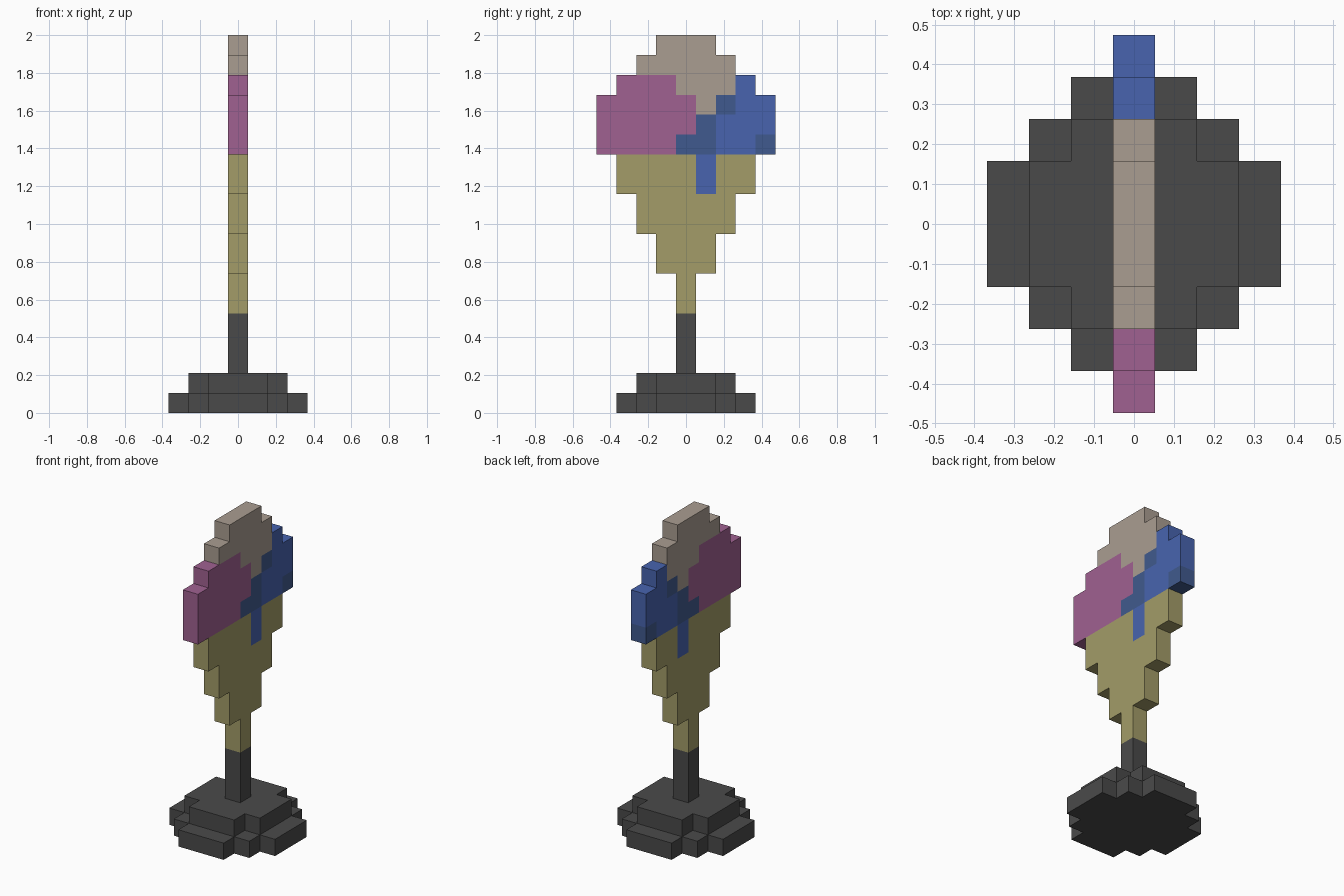
import bpy
import bmesh
from mathutils import Vector

cube = bpy.data.objects.get("Cube")
if cube:
    bpy.data.objects.remove(cube, do_unlink=True)

# Upright slab one block thick: rows from top to bottom, letters along y
ROWS = [
    "...TTT...",
    "..TTTTT..",
    ".PPPTTTB.",
    "PPPPPTDBB",
    "PPPPPDBBB",
    "PPPPDDBBD",
    ".OOOOBOO.",
    ".OOOOBOO.",
    "..OOOOO..",
    "..OOOOO..",
    "...OOO...",
    "...OOO...",
    "....O....",
    "....O....",
    "....S....",
    "....S....",
    "....S....",
]
BASE_LAYERS = 2
UNIT = 2 / (len(ROWS) + BASE_LAYERS)

# Letter: part name, material name, sRGB hex colour
PARTS = {
    "T": ("tan_scoop", "tan", "AA9D91"),
    "P": ("pink_scoop", "pink", "A06191"),
    "B": ("blue_scoop", "blue", "4864AF"),
    "D": ("blue_scoop_dark_bits", "dark blue", "405A8E"),
    "O": ("cone", "olive", "A39C68"),
    "S": ("stem", "dark grey", "4A4A4A"),
    "F": ("stepped_base", "dark grey", "4A4A4A"),
}


def linear(hex_colour):
    vals = [int(hex_colour[i:i + 2], 16) / 255 for i in (0, 2, 4)]
    return [v / 12.92 if v <= 0.04045 else ((v + 0.055) / 1.055) ** 2.4 for v in vals] + [1]


def material(name, hex_colour):
    mat = bpy.data.materials.get(name)
    if mat is None:
        mat = bpy.data.materials.new(name)
        mat.use_nodes = True
        colour = linear(hex_colour)
        mat.diffuse_color = colour
        bsdf = mat.node_tree.nodes["Principled BSDF"]
        bsdf.inputs["Base Color"].default_value = colour
        bsdf.inputs["Roughness"].default_value = 0.9
    return mat


# Fill the block grid: cone, scoops and stem
blocks = {}
for r, row in enumerate(reversed(ROWS)):
    for c, letter in enumerate(row):
        if letter != ".":
            blocks[(0, c - len(row) // 2, r + BASE_LAYERS)] = letter

# Two stepped round layers of the base
for layer in range(BASE_LAYERS):
    reach = 3 - layer
    for x in range(-reach, reach + 1):
        for y in range(-reach, reach + 1):
            if abs(x) + abs(y) <= reach + 1:
                blocks[(x, y, layer)] = "F"


def build_part(letter, name, mat):
    """Make the outer skin of all blocks with this letter, merging flat areas."""
    bm = bmesh.new()
    for cell, kind in blocks.items():
        if kind != letter:
            continue
        centre = Vector(cell) + Vector((0, 0, 0.5))
        for axis in range(3):
            for sign in (-1, 1):
                n = Vector((0, 0, 0))
                n[axis] = sign
                if tuple(int(a + b) for a, b in zip(cell, n)) in blocks:
                    continue
                u = Vector((0, 0, 0))
                u[(axis + 1) % 3] = 0.5
                v = n.cross(u)
                mid = centre + n / 2
                corners = (mid - u - v, mid + u - v, mid + u + v, mid - u + v)
                bm.faces.new([bm.verts.new(p * UNIT) for p in corners])
    bmesh.ops.remove_doubles(bm, verts=bm.verts, dist=UNIT / 100)
    bmesh.ops.dissolve_limit(bm, angle_limit=0.02, verts=bm.verts, edges=bm.edges)
    mesh = bpy.data.meshes.new(name)
    bm.to_mesh(mesh)
    bm.free()
    mesh.materials.append(mat)
    bpy.context.collection.objects.link(bpy.data.objects.new(name, mesh))


for letter, (name, mat_name, colour) in PARTS.items():
    build_part(letter, name, material(mat_name, colour))
